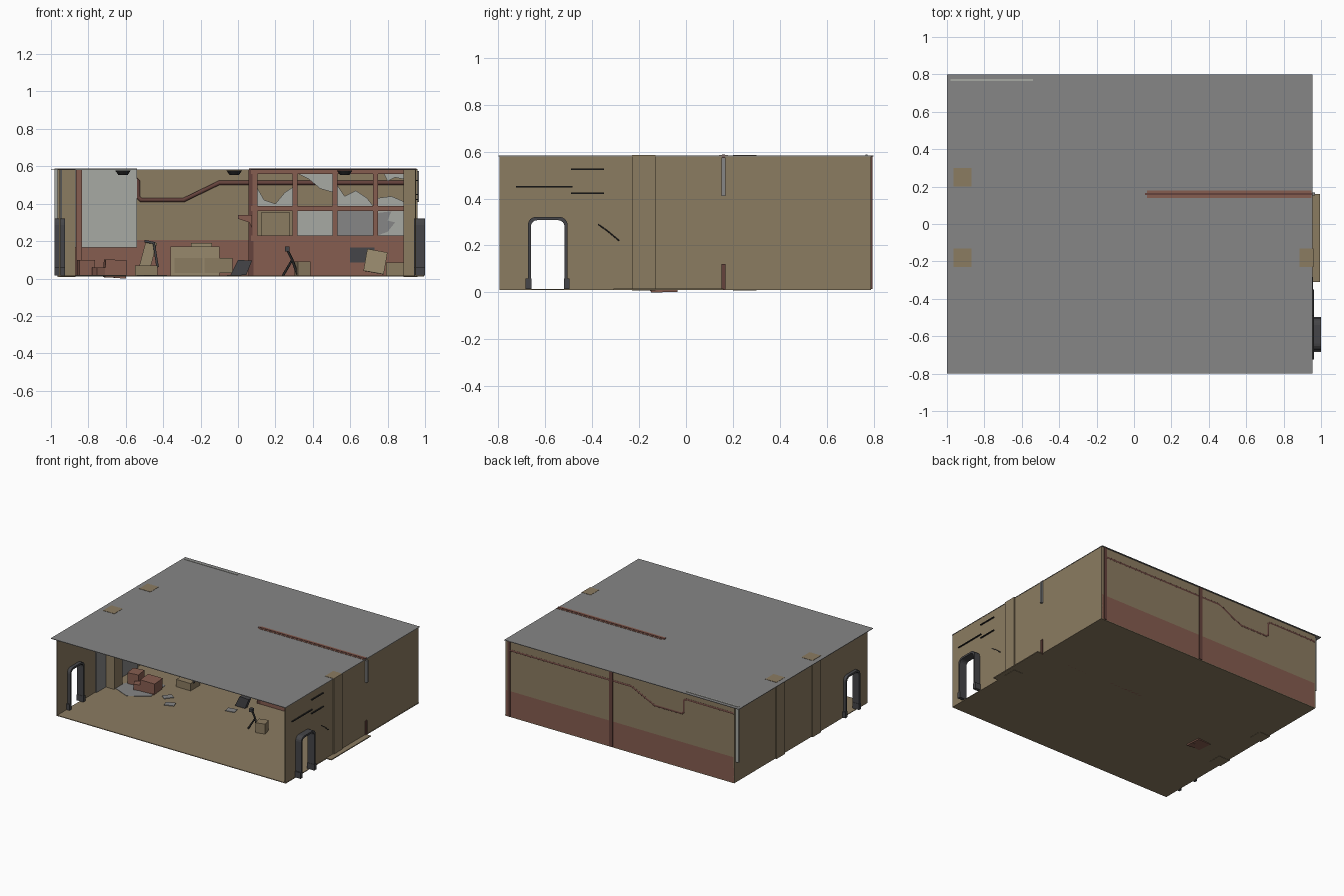
import bpy, bmesh, math
from mathutils import Matrix, Vector

if "Cube" in bpy.data.objects:
    bpy.data.objects.remove(bpy.data.objects["Cube"])


def material(name, rgb):
    m = bpy.data.materials.new(name)
    m.use_nodes = True
    m.diffuse_color = (*rgb, 1)
    bsdf = next(n for n in m.node_tree.nodes if n.type == "BSDF_PRINCIPLED")
    bsdf.inputs["Base Color"].default_value = (*rgb, 1)
    return m


TAN = material("tan plaster", (0.26, 0.2, 0.12))
RED = material("rust red paint", (0.24, 0.11, 0.08))
MAROON = material("dark pipe red", (0.13, 0.055, 0.045))
GREY = material("ceiling grey", (0.24, 0.24, 0.24))
GLASS = material("pale glass", (0.39, 0.4, 0.37))
DARK = material("dark steel", (0.06, 0.06, 0.065))
BLACK = material("black metal", (0.02, 0.02, 0.02))
CARD = material("light tan", (0.31, 0.25, 0.15))


def finish(name, bm, mat):
    bmesh.ops.recalc_face_normals(bm, faces=bm.faces)
    mesh = bpy.data.meshes.new(name)
    bm.to_mesh(mesh)
    bm.free()
    mesh.materials.append(mat)
    ob = bpy.data.objects.new(name, mesh)
    bpy.context.collection.objects.link(ob)
    return ob


def box(name, x, y, z, mat, rot=None):
    """Box from its (low, high) range on each axis."""
    bm = bmesh.new()
    bmesh.ops.create_cube(bm, size=1)
    ranges = (x, y, z)
    bmesh.ops.scale(bm, vec=[r[1] - r[0] for r in ranges], verts=bm.verts)
    ob = finish(name, bm, mat)
    ob.location = [(r[0] + r[1]) / 2 for r in ranges]
    if rot:
        ob.rotation_euler = [math.radians(a) for a in rot]
    return ob


def prism(name, pts, axis, lo, hi, mat):
    """Extrude a flat outline along x, y or z."""
    place = {"x": lambda a, b: (lo, a, b), "y": lambda a, b: (a, lo, b),
             "z": lambda a, b: (a, b, lo)}[axis]
    bm = bmesh.new()
    face = bm.faces.new([bm.verts.new(place(*p)) for p in pts])
    out = bmesh.ops.extrude_face_region(bm, geom=[face])
    step = Vector([(hi - lo) * (axis == a) for a in "xyz"])
    moved = [v for v in out["geom"] if isinstance(v, bmesh.types.BMVert)]
    bmesh.ops.translate(bm, vec=step, verts=moved)
    return finish(name, bm, mat)


def tube(name, pts, radius, mat):
    cu = bpy.data.curves.new(name, "CURVE")
    cu.dimensions = "3D"
    cu.bevel_depth = radius
    cu.bevel_resolution = 1
    cu.use_fill_caps = True
    sp = cu.splines.new("POLY")
    sp.points.add(len(pts) - 1)
    for p, co in zip(sp.points, pts):
        p.co = (*co, 1)
    cu.materials.append(mat)
    ob = bpy.data.objects.new(name, cu)
    bpy.context.collection.objects.link(ob)
    return ob


def arch(half, top, base, r):
    """Door outline from front foot over the rounded head to the back foot."""
    mid, pts = -0.59, [(-0.59 - half, base)]
    for side in (-1, 1):
        for i in range(5):
            t = math.radians(i * 22.5)
            c, s = (math.cos(t), math.sin(t)) if side < 0 else (math.sin(t), math.cos(t))
            pts.append((mid + side * (half - r + r * c), top - r + r * s))
    return pts + [(mid + half, base)]


# Floor, ceiling and back wall with its painted lower band
FLOOR, TOP, BACK = 0.015, 0.58, 0.79
box("floor", (-0.955, 0.955), (-0.795, BACK), (0.01, FLOOR), TAN)
box("ceiling", (-1, 0.955), (-0.8, 0.8), (TOP, 0.584), GREY)
box("back_wall_upper", (-0.955, 0.95), (0.783, BACK), (0.205, TOP), TAN)
box("back_wall_lower", (-0.955, 0.95), (0.783, BACK), (FLOOR, 0.205), RED)

# Side walls with arched doorways and steel door frames
door = arch(0.08, 0.318, FLOOR, 0.03)
outline = [(-0.795, FLOOR)] + door + [(BACK, FLOOR), (BACK, TOP), (-0.795, TOP)]
frame = arch(0.085, 0.322, FLOOR, 0.035) + arch(0.072, 0.308, FLOOR, 0.028)[::-1]
for side, x0, x1, f0, f1 in (("right", -0.957, -0.95, -0.98, -0.925),
                             ("left", 0.946, 0.953, 0.94, 1.0)):
    prism(side + "_wall", outline, "x", x0, x1, TAN)
    prism(side + "_door_frame", frame, "x", f0, f1, DARK)
    for y in (-0.672, -0.508):
        box(side + "_frame_foot", (f0, f1), (y - 0.012, y + 0.012), (FLOOR, 0.06), DARK)

# Pilasters pass slightly through wall, floor and ceiling
for x, y in (((-0.964, -0.87), 0.25), ((-0.964, -0.87), -0.18), ((0.885, 0.96), -0.18)):
    box("pilaster", x, (y - 0.05, y + 0.05), (0.008, 0.586), TAN)
box("outer_floor_slab", (0.94, 0.995), (-0.31, 0.16), (0.01, 0.017), TAN)
box("back_panel", (-0.98, -0.54), (0.765, 0.775), (0.165, 0.587), GLASS)
box("side_grey_panel", (-0.949, -0.94), (-0.34, 0.15), (FLOOR, TOP), GREY)

# Corner posts and the pipe along the back wall
box("corner_post", (-0.865, -0.835), (0.74, 0.765), (FLOOR, TOP), RED)
box("corner_post", (0.91, 0.93), (0.77, 0.796), (FLOOR, TOP), MAROON)
path = [(-0.95, 0.535), (-0.55, 0.535), (-0.535, 0.52), (-0.535, 0.435), (-0.52, 0.42),
        (-0.29, 0.42), (-0.1, 0.512), (0.92, 0.512)]
tube("wall_pipe", [(x, 0.781, z) for x, z in path], 0.013, MAROON)

# Glazed partition: lower panel, frame bars and sill
Y = 0.16
box("partition_panel", (0.07, 0.95), (Y - 0.012, Y + 0.012), (0.01, 0.21), RED)
for x in (0.09, 0.305, 0.518, 0.735, 0.9):
    box("partition_post", (x - 0.013, x + 0.013), (Y - 0.018, Y + 0.018), (0.2, TOP), RED)
for z in (0.215, 0.375, 0.572):
    box("partition_rail", (0.07, 0.95), (Y - 0.02, Y + 0.02), (z - 0.014, z + 0.014), RED)
box("partition_top_strip", (0.06, 0.955), (Y - 0.006, Y + 0.006), (0.57, 0.588), MAROON)
box("partition_wall_end", (0.94, 0.968), (Y - 0.008, Y + 0.008), (0.41, 0.575), GREY)
box("partition_wall_end", (0.94, 0.96), (Y - 0.008, Y + 0.008), (0.01, 0.12), MAROON)

# Return of the partition to the back wall
box("return_panel", (0.06, 0.08), (Y, 0.78), (FLOOR, 0.21), RED)
for z in (0.215, 0.375, 0.565):
    box("return_rail", (0.056, 0.084), (Y, 0.78), (z - 0.012, z + 0.012), RED)
for y in (Y, 0.37, 0.57, 0.782):
    box("return_post", (0.056, 0.084), (y - 0.013, y + 0.013), (FLOOR, TOP), MAROON)
prism("wall_bracket", [(0, 0.34), (0.075, 0.34), (0.075, 0.27), (0.06, 0.3), (0, 0.32)],
      "y", Y - 0.03, Y + 0.03, RED)

# Window panes, whole and broken
box("window_board", (0.125, 0.275), (Y - 0.008, Y), (0.21, 0.355), TAN)
for x0, x1, mat in ((0.315, 0.51, GLASS), (0.53, 0.725, GREY), (0.745, 0.89, GLASS)):
    box("lower_pane", (x0, x1), (Y - 0.003, Y + 0.003), (0.22, 0.37), mat)
shards = [
    [(0.1, 0.49), (0.14, 0.42), (0.2, 0.4), (0.25, 0.46), (0.295, 0.49), (0.295, 0.385), (0.1, 0.385)],
    [(0.32, 0.56), (0.51, 0.56), (0.51, 0.46), (0.44, 0.48), (0.38, 0.53)],
    [(0.53, 0.385), (0.53, 0.5), (0.57, 0.44), (0.63, 0.47), (0.69, 0.43), (0.725, 0.385)],
    [(0.78, 0.56), (0.89, 0.56), (0.89, 0.53), (0.84, 0.54), (0.8, 0.52)],
    [(0.745, 0.385), (0.745, 0.43), (0.82, 0.44), (0.89, 0.41), (0.89, 0.385)],
]
for pts in shards:
    prism("broken_pane", pts, "y", Y - 0.003, Y + 0.003, GLASS)
prism("grey_shard", [(0.745, 0.23), (0.8, 0.25), (0.84, 0.3), (0.8, 0.31), (0.82, 0.36), (0.745, 0.35)],
      "y", Y - 0.006, Y - 0.003, GREY)
box("vent_plate", (0.6, 0.73), (Y - 0.02, Y - 0.012), (0.085, 0.165), DARK)

# Ceiling lamps
for x in (-0.615, -0.02, 0.57):
    bm = bmesh.new()
    bmesh.ops.create_cone(bm, cap_ends=True, segments=12, radius1=0.025, radius2=0.042, depth=0.025,
                          matrix=Matrix.Translation((x, -0.1, 0.566)))
    finish("ceiling_lamp", bm, BLACK)

# Crates and loose sheets on the floor
box("crate_small", (-0.855, -0.77), (-0.1, -0.01), (0.01, 0.1), RED, (0, 0, 8))
box("crate_low", (-0.77, -0.72), (-0.16, -0.1), (0.01, 0.06), RED, (0, 0, 25))
box("crate_large", (-0.715, -0.6), (-0.15, -0.04), (0.004, 0.1), RED, (0, 3, 5))
box("crate_base", (-0.63, -0.6), (-0.15, -0.1), (0, 0.02), RED)
prism("floor_patch", [(-0.9, -0.2), (-0.74, -0.27), (-0.6, -0.18), (-0.62, 0.02), (-0.8, 0.06)],
      "z", FLOOR, 0.018, GREY)
for x, y, a in ((-0.42, -0.21, 20), (-0.5, -0.12, 50), (-0.02, -0.05, 10)):
    box("loose_sheet", (x - 0.035, x + 0.035), (y - 0.025, y + 0.025), (0.016, 0.02), GREY, (0, 0, a))

# Seat with tilted back
box("seat_base", (-0.55, -0.43), (0.05, 0.16), (FLOOR, 0.07), TAN)
box("seat_back", (-0.51, -0.45), (0.1, 0.13), (0.06, 0.2), CARD, (0, 15, 0))
tube("seat_arm", [(-0.5, 0.09, 0.2), (-0.45, 0.09, 0.19), (-0.43, 0.09, 0.06)], 0.008, DARK)

# Cabinet against the back wall
box("cabinet", (-0.36, -0.1), (0.66, 0.77), (FLOOR, 0.17), CARD)
box("cabinet_top", (-0.25, -0.14), (0.7, 0.77), (0.17, 0.19), CARD)
for x in (-0.34, -0.18):
    box("cabinet_door", (x, x + 0.15), (0.653, 0.66), (0.03, 0.11), TAN)

# Leaning plate, tool stand and debris by the partition
prism("leaning_plate", [(-0.04, 0.02), (0.045, 0.02), (0.075, 0.095), (0, 0.1)], "y", 0.02, 0.05, DARK)
box("tool_box", (0.31, 0.38), (-0.24, -0.17), (FLOOR, 0.09), TAN, (0, 0, 15))
for dx in (-0.04, 0.04):
    tube("tool_leg", [(0.28 + dx, -0.22, FLOOR), (0.29, -0.21, 0.1), (0.26, -0.21, 0.16)], 0.007, BLACK)
box("tool_head", (0.25, 0.275), (-0.225, -0.2), (0.145, 0.17), DARK)
box("leaning_board", (0.68, 0.79), (0.09, 0.1), (0.03, 0.15), CARD, (-10, 10, 0))
box("debris_block", (0.79, 0.89), (0.03, 0.12), (FLOOR, 0.085), TAN)

# Scars on the outside of the left wall
for y0, y1, z in ((-0.725, -0.485, 0.45), (-0.49, -0.35, 0.525), (-0.49, -0.35, 0.422)):
    box("wall_scar", (0.95, 0.962), (y0, y1), (z - 0.003, z + 0.003), BLACK)
tube("wall_crack", [(0.953, -0.375, 0.29), (0.953, -0.335, 0.262), (0.953, -0.285, 0.22)], 0.003, BLACK)
